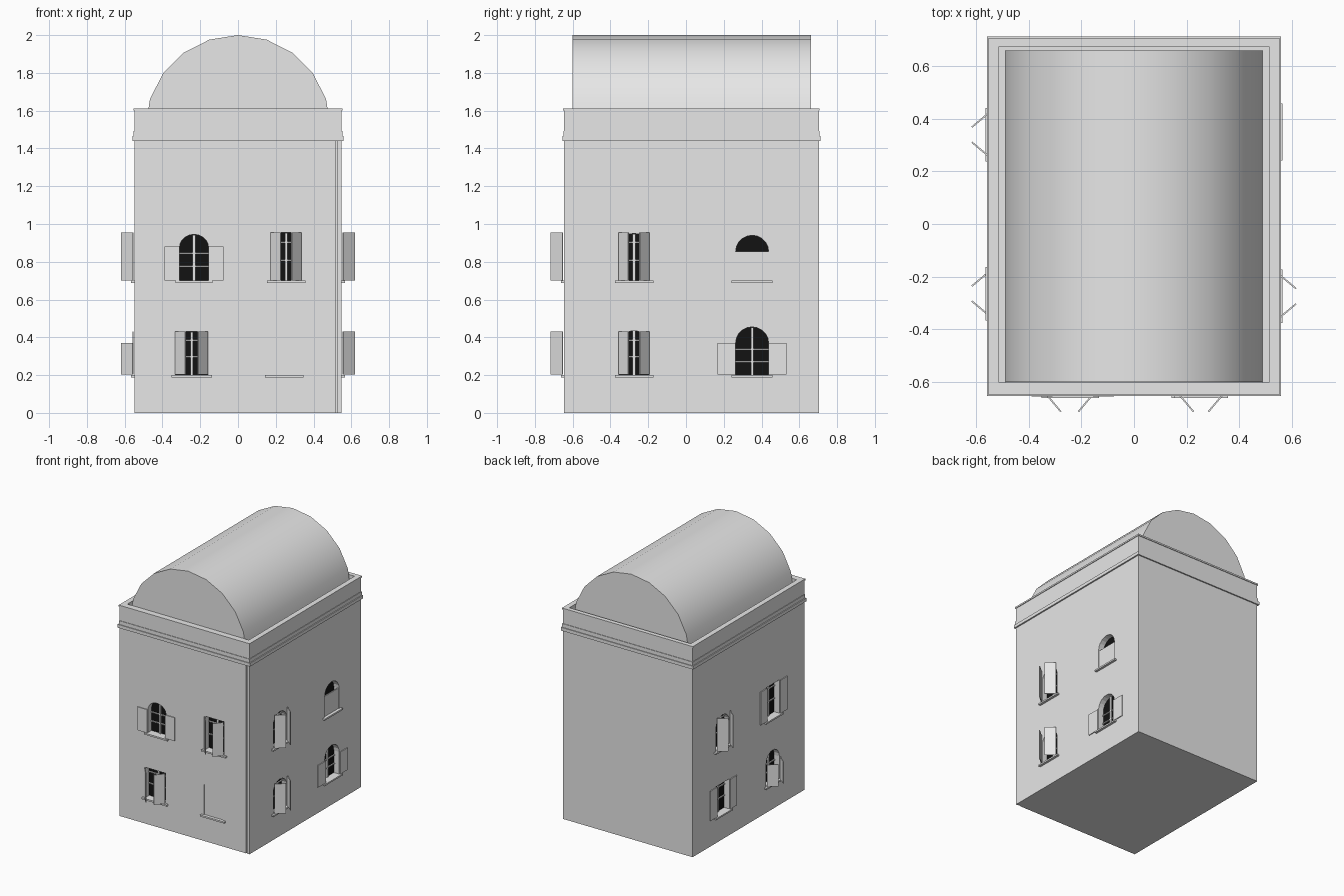
import bpy, bmesh, math
from mathutils import Matrix, Vector

if "Cube" in bpy.data.objects:
    bpy.data.objects.remove(bpy.data.objects["Cube"])


def material(name, c):
    m = bpy.data.materials.new(name)
    m.diffuse_color = (*c, 1)
    m.use_nodes = True
    m.node_tree.nodes["Principled BSDF"].inputs["Base Color"].default_value = m.diffuse_color
    return m


GREY = material("pale_grey", (0.8, 0.8, 0.8))
BLACK = material("dark_glass", (0.006, 0.006, 0.006))
I = Matrix.Identity(4)


def add_box(bm, lo, hi, mat=I):
    lo, hi = Vector(lo), Vector(hi)
    s = hi - lo
    m = mat @ Matrix.Translation((lo + hi) / 2) @ Matrix.Diagonal((s.x, s.y, s.z, 1))
    bmesh.ops.create_cube(bm, size=1, matrix=m)


def add_prism(bm, outline, y0, y1, mat=I):
    """Extrude an (x, z) outline from y0 to y1."""
    a = [bm.verts.new(mat @ Vector((x, y0, z))) for x, z in outline]
    b = [bm.verts.new(mat @ Vector((x, y1, z))) for x, z in outline]
    n = len(a)
    faces = [bm.faces.new(a), bm.faces.new(b[::-1])]
    for i in range(n):
        j = (i + 1) % n
        faces.append(bm.faces.new((a[j], a[i], b[i], b[j])))
    bmesh.ops.recalc_face_normals(bm, faces=faces)


def finish(bm, name, mat=GREY):
    me = bpy.data.meshes.new(name)
    bm.to_mesh(me)
    bm.free()
    ob = bpy.data.objects.new(name, me)
    bpy.context.collection.objects.link(ob)
    me.materials.append(mat)
    return ob


def ring(name, x, y0, y1, z0, z1, ix, iy0, iy1):
    """Rectangular ring with an open centre."""
    bm = bmesh.new()
    rows = []
    for (hx, a, b), z in (((x, y0, y1), z0), ((x, y0, y1), z1),
                          ((ix, iy0, iy1), z1), ((ix, iy0, iy1), z0)):
        rows.append([bm.verts.new(p) for p in
                     ((-hx, a, z), (hx, a, z), (hx, b, z), (-hx, b, z))])
    for k in range(4):
        p, q = rows[k], rows[(k + 1) % 4]
        for i in range(4):
            j = (i + 1) % 4
            bm.faces.new((p[i], p[j], q[j], q[i]))
    bmesh.ops.recalc_face_normals(bm, faces=bm.faces)
    return finish(bm, name)


def opening(u, w, z0, zs, z1):
    """Window outline: rectangular up to zs, arched up to z1."""
    pts = [(u - w, z0), (u + w, z0)]
    if z1 <= zs:
        return pts + [(u + w, zs), (u - w, zs)]
    return pts + [(u + w * math.cos(t), zs + (z1 - zs) * math.sin(t))
                  for t in [math.pi * i / 10 for i in range(11)]]


X, Y0, Y1, TOP = 0.548, -0.645, 0.703, 1.51

# Wall frames: local x runs along the wall, local -y points outward
WALLS = {
    "front": Matrix.Translation((0, Y0, 0)),
    "right": Matrix.Translation((X, 0, 0)) @ Matrix.Rotation(math.pi / 2, 4, 'Z'),
    "left": Matrix.Translation((-X, 0, 0)) @ Matrix.Rotation(-math.pi / 2, 4, 'Z'),
}

# wall, centre, half width, sill, springing, top, shutter style, shutter top
WINDOWS = [
    ("front", -0.233, 0.077, 0.70, 0.875, 0.945, "flat", 0.88),
    ("front", 0.255, 0.080, 0.70, 0.955, 0.955, "ajar", 0.955),
    ("front", -0.245, 0.085, 0.20, 0.43, 0.43, "ajar", 0.43),
    ("front", 0.245, 0.080, 0.20, 0.43, 0.43, "closed", 0.43),
    ("right", -0.275, 0.080, 0.70, 0.875, 0.95, "ajar", 0.955),
    ("right", 0.350, 0.087, 0.70, 0.855, 0.94, "closed", 0.855),
    ("right", -0.275, 0.080, 0.20, 0.36, 0.435, "ajar", 0.43),
    ("right", 0.350, 0.087, 0.20, 0.37, 0.455, "flat", 0.37),
    ("left", -0.340, 0.080, 0.70, 0.875, 0.95, "ajar", 0.955),
    ("left", 0.265, 0.080, 0.70, 0.955, 0.955, "flat", 0.955),
    ("left", -0.340, 0.080, 0.20, 0.43, 0.43, "flat", 0.43),
    ("left", 0.265, 0.080, 0.20, 0.37, 0.45, "ajar", 0.37),
]

cut, glass, bars = bmesh.new(), bmesh.new(), bmesh.new()
sills, shutters = bmesh.new(), bmesh.new()
DEPTH, THICK = 0.05, 0.006

for wall, u, w, z0, zs, z1, style, st in WINDOWS:
    M = WALLS[wall]
    outline = opening(u, w, z0, zs, z1)
    add_prism(cut, outline, -0.03, DEPTH, M)
    add_prism(glass, outline, DEPTH - 0.006, DEPTH + 0.004, M)
    add_box(sills, (u - w - 0.022, -0.018, z0 - 0.012), (u + w + 0.022, 0.01, z0), M)
    if style == "closed":
        add_box(shutters, (u - w, 0.006, z0), (u + w, 0.014, st), M)
        continue
    # Window bars: centre post and cross bars
    yb = DEPTH - 0.016
    add_box(bars, (u - 0.007, yb, z0), (u + 0.007, DEPTH, z1 - 0.002), M)
    for f in (0.42, 0.8):
        z = z0 + (st - z0) * f
        add_box(bars, (u - w, yb + 0.002, z - 0.004), (u + w, DEPTH, z + 0.004), M)
    # Pair of shutters, each swung about its hinge at the opening edge
    for s in (-1, 1):
        width = 0.08 if w < 0.087 else 0.095
        turn = 0 if style == "flat" else s * math.radians(130)
        H = M @ Matrix.Translation((u + s * w, -0.008, 0)) @ Matrix.Rotation(-turn, 4, 'Z')
        xs = sorted((0, s * width))
        add_box(shutters, (xs[0], -THICK / 2, z0 + 0.002), (xs[1], THICK / 2, st), H)

# Slim groove beside the front right corner
add_box(cut, (0.518, Y0 - 0.02, -0.02), (0.528, Y0 + 0.008, 1.44))

# Main block with window recesses
bm = bmesh.new()
add_box(bm, (-X, Y0, 0), (X, Y1, TOP))
body = finish(bm, "building_walls")
cutter = finish(cut, "window_cutter")
cutter.hide_render = True
mod = body.modifiers.new("recesses", 'BOOLEAN')
mod.object, mod.operation, mod.solver = cutter, 'DIFFERENCE', 'EXACT'
bpy.context.view_layer.update()
body.data = bpy.data.meshes.new_from_object(
    body.evaluated_get(bpy.context.evaluated_depsgraph_get()))
body.modifiers.clear()
bpy.data.objects.remove(cutter)

finish(glass, "window_panes", BLACK)
finish(bars, "window_bars")
finish(sills, "window_sills")
finish(shutters, "shutters")

# Cornice bands and parapet around the roof deck
ring("cornice", X + 0.011, Y0 - 0.01, Y1 + 0.01, 1.44, 1.465, 0.52, -0.61, 0.67)
ring("upper_band", X + 0.004, Y0 - 0.004, Y1 + 0.004, 1.465, 1.493, 0.52, -0.61, 0.67)
ring("parapet", X, Y0, Y1, 1.505, 1.60, 0.513, -0.603, 0.675)
ring("parapet_lip", X + 0.005, Y0 - 0.005, Y1 + 0.005, 1.60, 1.612, 0.513, -0.603, 0.675)

# Barrel roof
bm = bmesh.new()
add_prism(bm, [(0.49 * math.cos(math.pi * i / 10), 1.51 + 0.49 * math.sin(math.pi * i / 10))
               for i in range(11)], -0.601, 0.661)
roof = finish(bm, "barrel_roof")
bpy.context.view_layer.objects.active = roof
roof.select_set(True)
bpy.ops.object.shade_smooth_by_angle(angle=math.radians(30))
